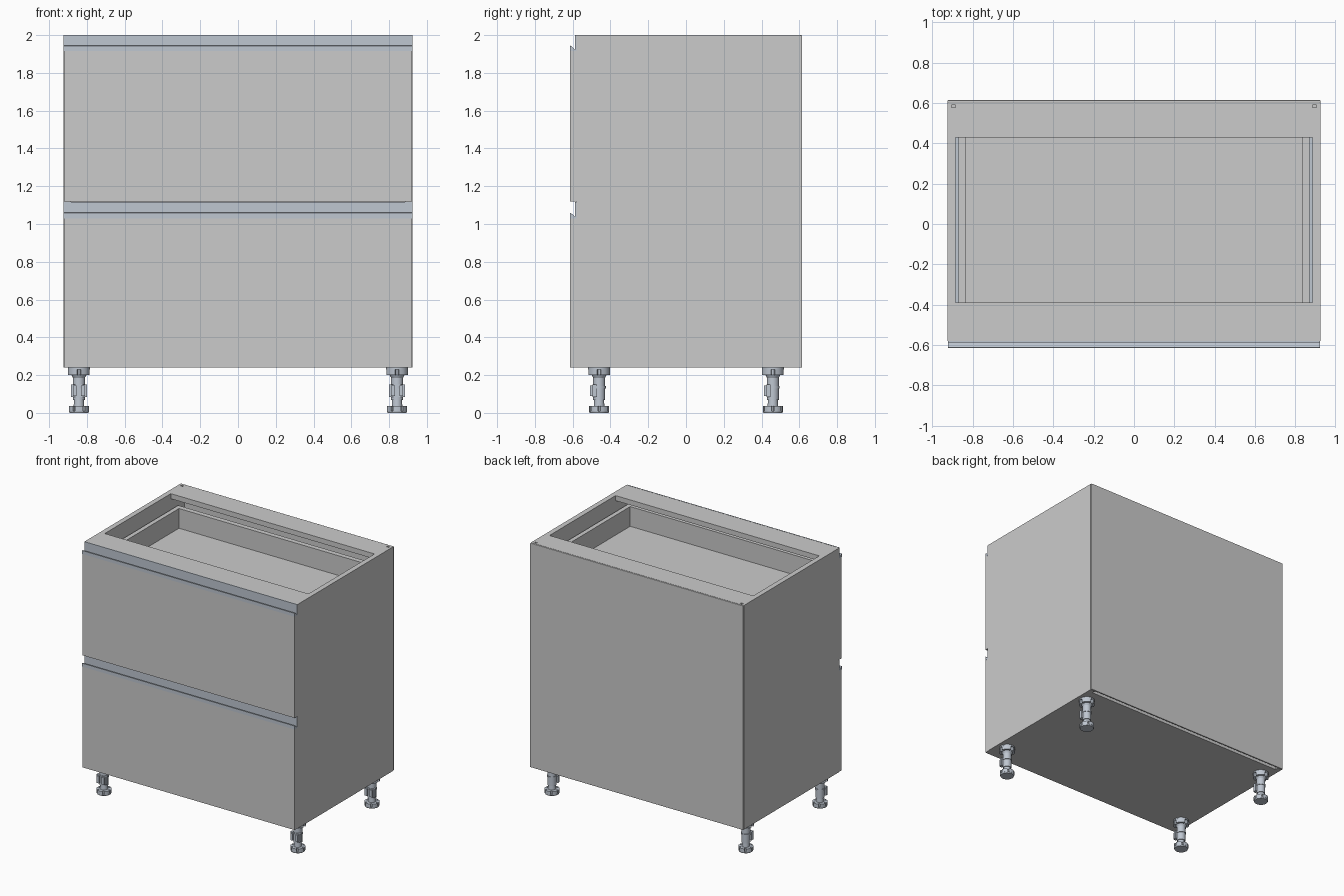
import bpy, bmesh, math
from mathutils import Matrix

if "Cube" in bpy.data.objects:
    bpy.data.objects.remove(bpy.data.objects["Cube"])

W = 0.925            # half width
T = 0.04             # board thickness
Y0, Y1 = -0.58, 0.614
Z0, Z1 = 0.24, 2.0

metal = bpy.data.materials.new("blue_grey_metal")
metal.diffuse_color = (0.52, 0.57, 0.64, 1)
metal.use_nodes = True
metal.node_tree.nodes["Principled BSDF"].inputs["Base Color"].default_value = metal.diffuse_color


def add_box(bm, x0, x1, y0, y1, z0, z1):
    m = Matrix.Translation(((x0 + x1) / 2, (y0 + y1) / 2, (z0 + z1) / 2)) @ \
        Matrix.Diagonal((abs(x1 - x0), abs(y1 - y0), abs(z1 - z0), 1))
    bmesh.ops.create_cube(bm, size=1, matrix=m)


def add_prism(bm, pts, vec):
    face = bm.faces.new([bm.verts.new(p) for p in pts])
    ext = bmesh.ops.extrude_face_region(bm, geom=[face], use_keep_orig=True)
    bmesh.ops.translate(bm, vec=vec, verts=[v for v in ext["geom"] if isinstance(v, bmesh.types.BMVert)])


def add_cone(bm, r0, r1, z0, z1, n=24):
    bmesh.ops.create_cone(bm, cap_ends=True, segments=n, radius1=r0, radius2=r1, depth=z1 - z0,
                          matrix=Matrix.Translation((0, 0, (z0 + z1) / 2)))


def finish(bm, name, mat=None, bevel=0):
    bmesh.ops.recalc_face_normals(bm, faces=bm.faces)
    me = bpy.data.meshes.new(name)
    bm.to_mesh(me)
    bm.free()
    ob = bpy.data.objects.new(name, me)
    bpy.context.collection.objects.link(ob)
    if mat:
        me.materials.append(mat)
    if bevel:
        b = ob.modifiers.new("edge", 'BEVEL')
        b.width, b.segments = bevel, 2
    return ob


def board(name, *dims, bevel=0):
    bm = bmesh.new()
    add_box(bm, *dims)
    return finish(bm, name, bevel=bevel)


# Side panels with a small hanger slot in the top edge
for s, side in ((-1, "left"), (1, "right")):
    panel = board(side + "_side_panel", s * (W - T), s * W, Y0, 0.603, Z0, Z1)
    cut = board(side + "_slot_cutter", s * 0.885, s * 0.905, 0.578, 0.59, 1.95, 2.05)
    cut.hide_render = True
    cut.hide_set(True)
    mod = panel.modifiers.new("slot", 'BOOLEAN')
    mod.object, mod.operation, mod.solver = cut, 'DIFFERENCE', 'EXACT'
    bpy.context.view_layer.objects.active = panel
    bpy.ops.object.modifier_apply(modifier="slot")
    bpy.data.objects.remove(cut)

# Rest of the carcass
I = W - T
board("bottom_panel", -I, I, Y0, 0.575, Z0, Z0 + T)
board("back_panel", -W, W, 0.603, Y1, Z0, Z1, bevel=0.003)
board("front_top_rail", -I, I, Y0, -0.39, Z1 - T, Z1)
board("back_top_rail", -I, I, 0.43, 0.603, Z1 - T, Z1)

# Drawers: front, recessed grip profile, open box and runners
for name, z0, top in (("lower", Z0, 1.06), ("upper", 1.12, 1.945)):
    board(name + "_drawer_front", -W + .003, W - .003, -0.615, Y0, z0, top - 0.03)
    prof = [(-0.58, top + 0.056), (-0.587, top + 0.056), (-0.587, top - 0.022), (-0.608, top - 0.003),
            (-0.612, top), (-0.615, top - 0.003), (-0.615, top - 0.03), (-0.58, top - 0.03)]
    bm = bmesh.new()
    add_prism(bm, [(-W + .002, y, z) for y, z in prof], (2 * W - .004, 0, 0))
    finish(bm, name + "_grip_profile", metal)

    rim, floor = top - 0.06, top - 0.215
    bm = bmesh.new()
    for s in (-1, 1):
        add_box(bm, s * 0.835, s * 0.87, -0.54, 0.5, floor - 0.03, rim)
    add_box(bm, -0.835, 0.835, -0.54, -0.5, floor - 0.03, rim)
    add_box(bm, -0.835, 0.835, 0.46, 0.5, floor - 0.03, rim)
    add_box(bm, -0.835, 0.835, -0.5, 0.46, floor - 0.025, floor)
    add_box(bm, -0.8, 0.8, Y0, -0.54, floor - 0.03, rim - 0.02)
    finish(bm, name + "_drawer_box")

    bm = bmesh.new()
    for s in (-1, 1):
        add_box(bm, s * 0.87, s * I, -0.54, 0.48, floor - 0.02, floor + 0.02)
    finish(bm, name + "_runners", metal)


# Adjustable foot: slotted base, threaded stem, sleeve, plinth clip, socket flange
def slotted_disc(bm, r_out, r_in, lobes, z0, z1):
    pts = []
    for i in range(lobes):
        a = 2 * math.pi * (i + 0.5) / lobes
        h = math.pi / lobes
        for f, r in ((-0.8, r_in), (-0.78, r_out), (-0.26, r_out), (0.26, r_out), (0.78, r_out), (0.8, r_in)):
            pts.append((r * math.cos(a + f * h), r * math.sin(a + f * h), z0))
    add_prism(bm, pts, (0, 0, z1 - z0))


bm = bmesh.new()
add_cone(bm, 0.05, 0.054, 0, 0.01)
slotted_disc(bm, 0.054, 0.038, 6, 0.008, 0.036)
add_cone(bm, 0.028, 0.026, 0.036, 0.07)
add_cone(bm, 0.032, 0.032, 0.068, 0.185)
add_cone(bm, 0.036, 0.036, 0.13, 0.142)
add_cone(bm, 0.03, 0.042, 0.183, 0.205)
slotted_disc(bm, 0.058, 0.04, 4, 0.2, 0.232)
add_cone(bm, 0.058, 0.058, 0.23, Z0)
add_box(bm, -0.042, 0.042, -0.034, -0.012, 0.085, 0.15)
for s in (-1, 1):
    add_box(bm, s * 0.012, s * 0.032, -0.047, -0.03, 0.09, 0.145)
foot = finish(bm, "front_left_foot", metal)
bpy.context.view_layer.objects.active = foot
foot.select_set(True)
bpy.ops.object.shade_smooth_by_angle(angle=math.radians(30))
foot.location = (-0.842, -0.46, 0)
for name, x, y in (("front_right_foot", 0.842, -0.46), ("back_left_foot", -0.842, 0.46),
                   ("back_right_foot", 0.842, 0.46)):
    ob = foot.copy()
    ob.name = name
    ob.location = (x, y, 0)
    bpy.context.collection.objects.link(ob)
